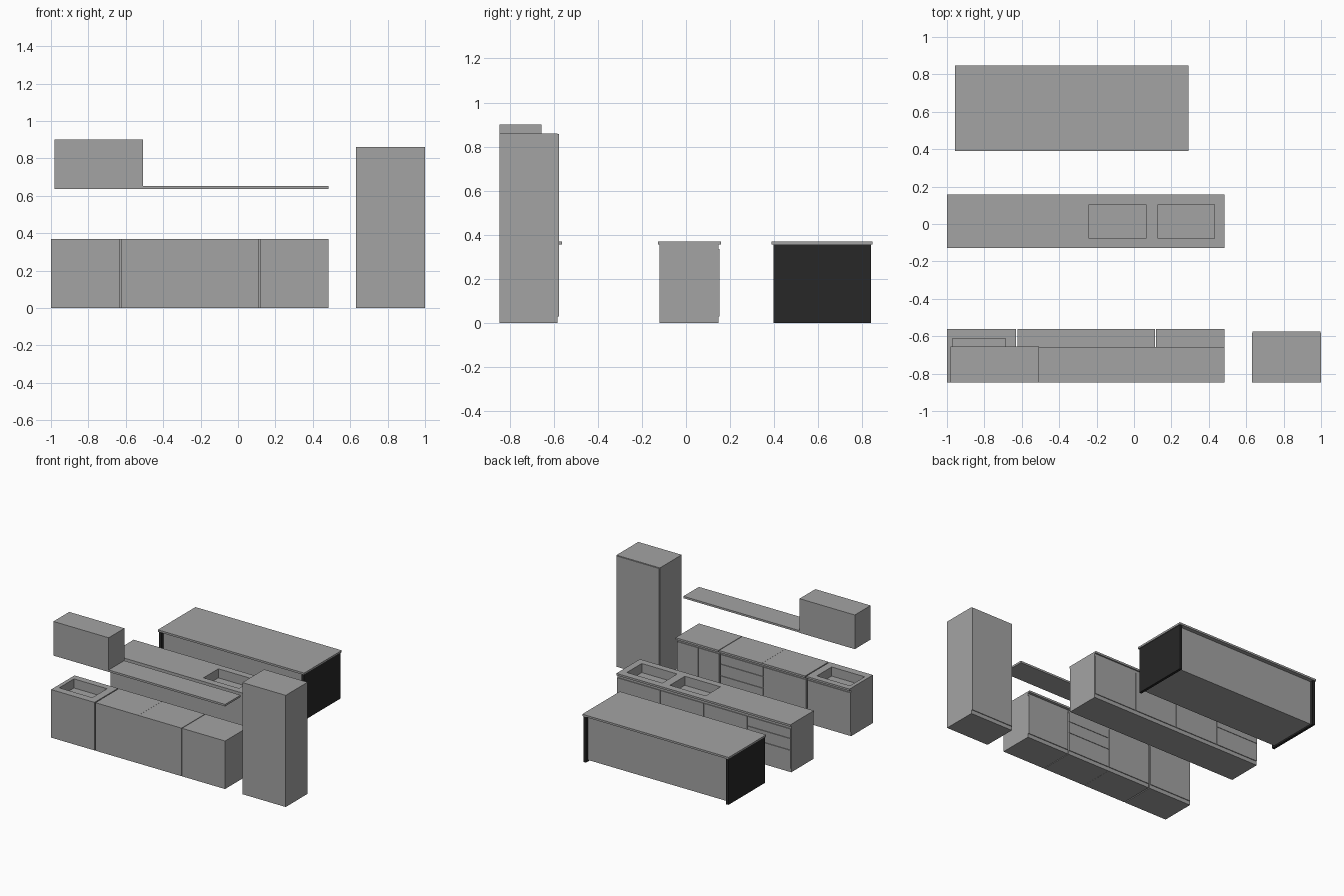
import bpy

if "Cube" in bpy.data.objects:
    bpy.data.objects.remove(bpy.data.objects["Cube"])


def material(name, v):
    m = bpy.data.materials.new(name)
    m.diffuse_color = (v, v, v, 1)
    m.use_nodes = True
    m.node_tree.nodes["Principled BSDF"].inputs["Base Color"].default_value = m.diffuse_color
    return m


grey = material("grey", 0.37)
dark = material("dark", 0.02)


def box(name, x0, x1, y0, y1, z0, z1, mat=grey):
    bpy.ops.mesh.primitive_cube_add(size=1, location=((x0 + x1) / 2, (y0 + y1) / 2, (z0 + z1) / 2))
    ob = bpy.context.object
    ob.name = name
    ob.scale = (x1 - x0, y1 - y0, z1 - z0)
    bpy.ops.object.transform_apply(location=False, rotation=False, scale=True)
    ob.data.materials.append(mat)
    return ob


def cut_basin(targets, x0, x1, y0, y1):
    cutter = box("basin_cutter", x0, x1, y0, y1, 0.30, 0.45)
    cutter.hide_render = True
    cutter.hide_set(True)
    cutter.display_type = 'WIRE'
    for t in targets:
        m = t.modifiers.new("basin", 'BOOLEAN')
        m.operation = 'DIFFERENCE'
        m.solver = 'EXACT'
        m.object = cutter


G = 0.003              # gap around fronts
Z0, Z1 = 0.03, 0.335   # front panel bottom and top
H, TOP = 0.355, 0.37   # cabinet height, worktop height


def fronts(name, x0, x1, y, kind):
    """Door or drawer panels on the +y side of one unit."""
    a, b, t = x0 + G, x1 - G, 0.006
    if kind == "drawers":
        zs = [Z0, 0.17, 0.26, Z1]
        for i in range(3):
            box(f"{name}_drawer_{i}", a, b, y, y + t, zs[i] + (G if i else 0), zs[i + 1])
    elif kind == "double":
        mid = (a + b) / 2
        box(f"{name}_door_left", a, mid - G / 2, y, y + t, Z0, Z1)
        box(f"{name}_door_right", mid + G / 2, b, y, y + t, Z0, Z1)
    else:
        box(f"{name}_door", a, b, y, y + t, Z0, Z1)


# wall run: four separate units, the sink unit slightly apart
wy0, wy1, wtop = -0.847, -0.582, -0.562
units = [(-1.0, -0.63, "door"), (-0.622, -0.255, "door"),
         (-0.254, 0.112, "drawers"), (0.117, 0.483, "double")]
for i, (a, b, k) in enumerate(units):
    body = box(f"wall_cabinet_{i}", a, b, wy0, wy1, 0, H)
    top = box(f"wall_worktop_{i}", a, b, wy0, wtop, H, TOP)
    fronts(f"wall_unit_{i}", a, b, wy1, k)
    if i == 0:
        cut_basin([body, top], -0.970, -0.688, -0.79, -0.611)

# island run with two basins
iy1 = 0.147
island = box("island_cabinet", -1.0, 0.483, -0.121, iy1, 0, H)
island_top = box("island_worktop", -1.0, 0.483, -0.128, 0.158, H, TOP)
w = 1.483 / 4
for i, k in enumerate(["drawers", "double", "door", "door"]):
    fronts(f"island_unit_{i}", -1.0 + i * w, -1.0 + (i + 1) * w, iy1, k)
for a, b in [(-0.240, 0.064), (0.129, 0.431)]:
    cut_basin([island, island_top], a, b, -0.077, 0.104)

# tall cabinet
box("tall_cabinet", 0.63, 1.0, wy0, wy1, 0, 0.86)
box("tall_door", 0.63 + G, 1.0 - G, wy1, -0.576, Z0, 0.86 - G)

# wall shelf and upper cabinet
box("wall_shelf", -0.509, 0.483, wy0, -0.658, 0.637, 0.652)
box("upper_cabinet", -0.98, -0.509, wy0, -0.655, 0.637, 0.90)

# table with dark end panels
box("table_top", -0.956, 0.291, 0.389, 0.847, H, TOP)
for n, a in [("left", -0.95), ("right", 0.265)]:
    box(f"table_end_{n}", a, a + 0.02, 0.397, 0.84, 0, H, dark)
box("table_body", -0.93, 0.265, 0.42, 0.815, 0.012, H)
